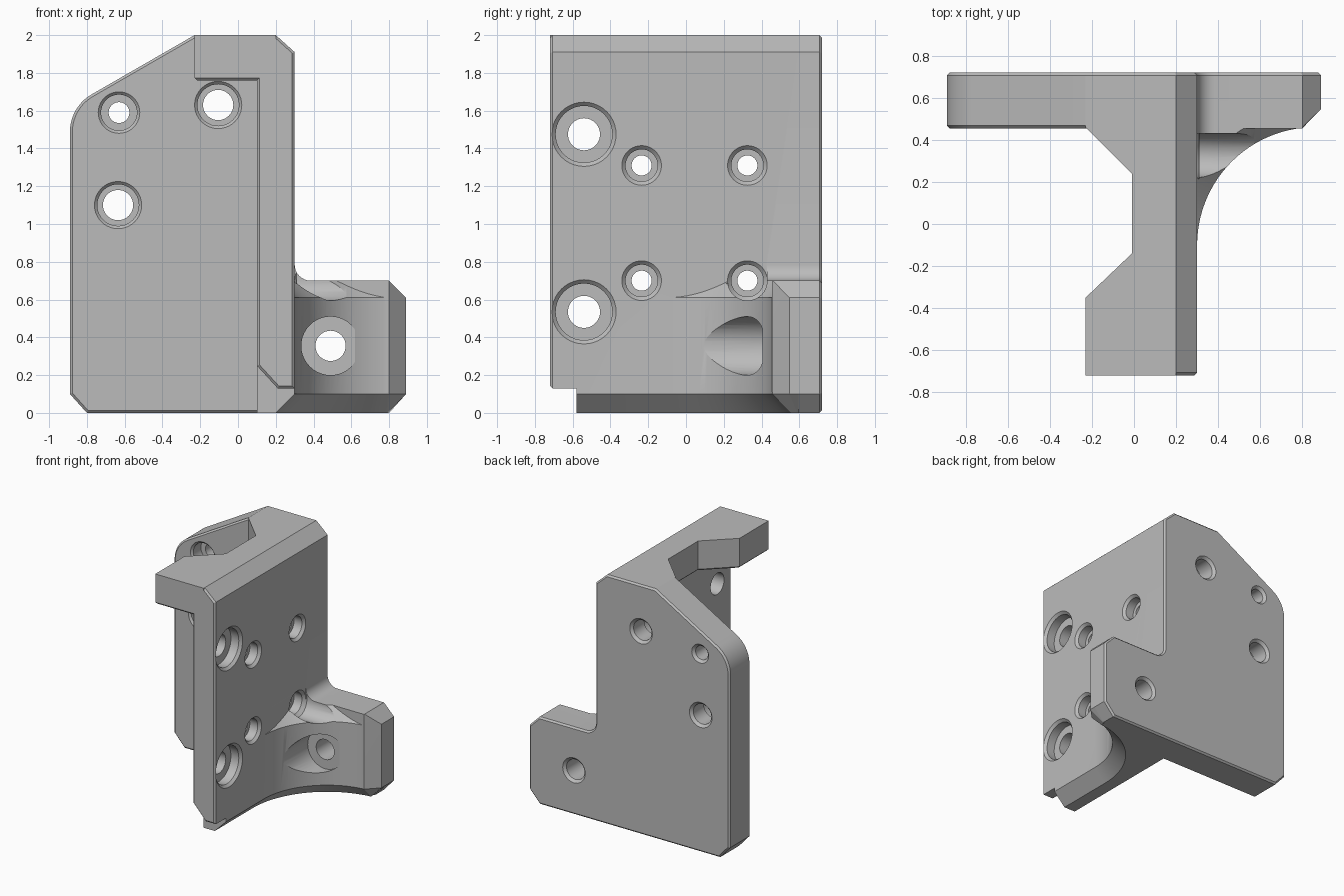
import bpy, bmesh
from math import sin, cos, pi, radians

cube = bpy.data.objects.get("Cube")
if cube:
    bpy.data.objects.remove(cube, do_unlink=True)

grey = bpy.data.materials.new("plain grey")
grey.use_nodes = True
grey.diffuse_color = (0.5, 0.5, 0.5, 1)
grey.node_tree.nodes["Principled BSDF"].inputs["Base Color"].default_value = (0.5, 0.5, 0.5, 1)


def loft(name, rings, bevel_ends=(), width=0.013):
    """Solid skinned through matching rings; end caps can get a small bevel."""
    bm = bmesh.new()
    rows = [[bm.verts.new(p) for p in ring] for ring in rings]
    n = len(rows[0])
    for low, high in zip(rows, rows[1:]):
        for i in range(n):
            j = (i + 1) % n
            bm.faces.new((low[i], low[j], high[j], high[i]))
    caps = {0: bm.faces.new(rows[0]), 1: bm.faces.new(rows[-1])}
    bmesh.ops.recalc_face_normals(bm, faces=bm.faces)
    edges = [e for k in bevel_ends for e in caps[k].edges]
    if edges:
        bmesh.ops.bevel(bm, geom=edges, offset=width, segments=1, affect='EDGES')
    mesh = bpy.data.meshes.new(name)
    bm.to_mesh(mesh)
    bm.free()
    mesh.materials.append(grey)
    ob = bpy.data.objects.new(name, mesh)
    bpy.context.collection.objects.link(ob)
    return ob


def along_y(name, profile, y0, y1, bevel_ends=()):
    return loft(name, [[(x, y, z) for x, z in profile] for y in (y0, y1)], bevel_ends)


def along_z(name, profile, z0, z1, bevel_ends=()):
    return loft(name, [[(x, y, z) for x, y in profile] for z in (z0, z1)], bevel_ends)


def arc(cx, cy, r, a0, a1, steps):
    angles = [radians(a0 + (a1 - a0) * i / steps) for i in range(steps + 1)]
    return [(cx + r * cos(a), cy + r * sin(a)) for a in angles]


def bore(name, axis, u, z, stations, sides=40):
    """Stepped round cutter; stations are (position on axis, radius)."""
    rings = []
    for t, r in stations:
        circle = arc(u, z, r, 0, 360 - 360 / sides, sides - 1)
        rings.append([(t, a, b) if axis == 'x' else (a, t, b) for a, b in circle])
    return loft(name, rings)


def combine(base, other, operation):
    mod = base.modifiers.new(operation, 'BOOLEAN')
    mod.operation = operation
    mod.solver = 'EXACT'
    mod.object = other
    bpy.context.view_layer.objects.active = base
    bpy.ops.object.modifier_apply(modifier=mod.name)
    bpy.data.objects.remove(other, do_unlink=True)


FRONT, BACK = 0.455, 0.72

# Back plate: rear layer carries the foot outline, front layer stops at the wall
shoulder = [(-0.23, 2)] + arc(-0.66, 1.487, 0.23, 120, 180, 10) + [(-0.89, 0.1), (-0.8, 0)]
foot_edge = [(0.8, 0), (0.89, 0.1), (0.89, 0.61), (0.8, 0.7)]
wall_fillet = arc(0.385, 0.785, 0.085, 270, 180, 8)
top_corner = [(0.3, 1.91), (0.2, 2)]
body = along_y("bracket_body", shoulder + foot_edge + wall_fillet + top_corner, 0.595, BACK, (1,))
parts = [along_y("plate_front", shoulder + [(0.2, 0), (0.25, 0.1), (0.25, 1.9), (0.2, 2)],
                 FRONT, 0.62, (0,))]

# Upright wall, with a raised step at its front end
wall = [(0.1, 0), (0.2, 0), (0.3, 0.1)] + top_corner + [(0.1, 2)]
parts.append(along_y("wall", wall, -0.58, 0.62))
step = [(0.1, 0.25), (0.21, 0.13), (0.3, 0.13)] + top_corner + [(0.1, 2)]
parts.append(along_y("wall_front", step, -0.72, -0.57, (0,)))

# Top flange with a notched inner edge
flange = [(0.2, -0.72), (-0.23, -0.72), (-0.23, -0.35), (-0.01, -0.14), (-0.01, 0.24),
          (-0.23, 0.46), (-0.23, 0.62), (0.2, 0.62)]
parts.append(along_z("top_flange", flange, 1.76, 2, (0,)))


# Curved gusset, chamfered along its lower and upper edge
def gusset_ring(inset, z):
    curve = arc(0.86, -0.1, 0.56 + inset, 180, 96.15, 24)
    right = 0.89 - inset
    corner = [(right, right - 0.343 + inset * 1.414), (right, 0.61)]
    return [(x, y, z) for x, y in [(0.15, 0.61), (0.15, -0.1)] + curve + corner]


gusset = loft("gusset", [gusset_ring(0.1, 0), gusset_ring(0, 0.1),
                         gusset_ring(0, 0.61), gusset_ring(0.09, 0.7)])
parts.append(gusset)

# Foot block beside the gusset, and the fillet running into the wall
foot = [(0.25, FRONT), (0.8, FRONT), (0.89, 0.547), (0.89, 0.62), (0.25, 0.62)]
foot_top = [(min(x, 0.8), y if y != 0.547 else 0.46) for x, y in foot]
parts.append(loft("foot", [[(x, y, z) for x, y in ring]
                           for ring, z in ((foot, 0.11), (foot, 0.61), (foot_top, 0.7))]))
parts.append(along_y("fillet", wall_fillet + [(0.25, 0.79), (0.25, 0.65), (0.385, 0.65)],
                     0.43, 0.62))

for part in parts:
    combine(body, part, 'UNION')

# Relief groove for the tool reaching the low wall hole
cutters = [bore("groove", 'x', 0.325, 0.7, [(0.3, 0.105), (1, 0.105)])]

# Counterbored holes through the plate
for x, z, outer, inner in ((-0.63, 1.59, 0.095, 0.055), (-0.635, 1.1, 0.11, 0.08),
                           (-0.105, 1.63, 0.11, 0.08)):
    cutters.append(bore("plate_hole", 'y', x, z, [
        (FRONT - 0.01, outer + 0.025), (FRONT + 0.015, outer), (FRONT + 0.11, outer),
        (FRONT + 0.11, inner), (BACK - 0.02, inner), (BACK + 0.01, inner + 0.03)]))
cutters.append(bore("gusset_hole", 'y', 0.49, 0.355, [
    (-0.3, 0.155), (0.405, 0.155), (0.405, 0.08), (BACK - 0.02, 0.08), (BACK + 0.01, 0.11)]))

# Counterbored holes through the wall
wall_holes = [(-0.54, z, 0.15, 0.085) for z in (0.535, 1.475)]
wall_holes += [(y, z, 0.085, 0.053) for y in (-0.235, 0.325) for z in (0.7, 1.31)]
for y, z, outer, inner in wall_holes:
    cutters.append(bore("wall_hole", 'x', y, z, [
        (0.05, inner), (0.21, inner), (0.21, outer), (0.28, outer), (0.31, outer + 0.03)]))

for cutter in cutters:
    combine(body, cutter, 'DIFFERENCE')

bpy.ops.object.select_all(action='DESELECT')
body.select_set(True)
bpy.context.view_layer.objects.active = body
bpy.ops.object.shade_smooth_by_angle(angle=radians(25))
